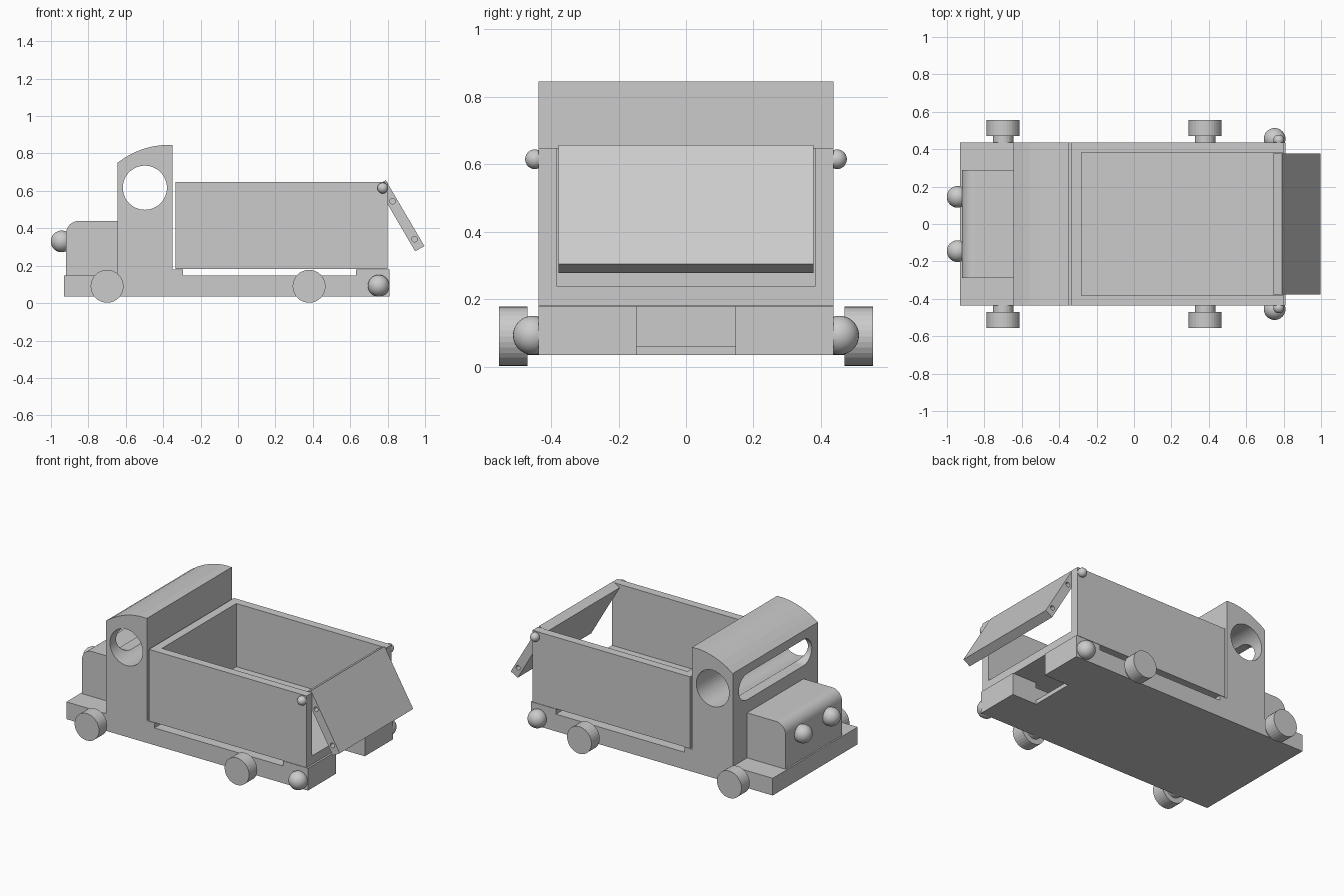
import bpy, bmesh
from math import sin, cos, pi, radians
from mathutils import Vector

if "Cube" in bpy.data.objects:
    bpy.data.objects.remove(bpy.data.objects["Cube"])


def finish(name, bm, smooth=False):
    bmesh.ops.recalc_face_normals(bm, faces=bm.faces)
    mesh = bpy.data.meshes.new(name)
    bm.to_mesh(mesh)
    bm.free()
    ob = bpy.data.objects.new(name, mesh)
    bpy.context.collection.objects.link(ob)
    if smooth:
        for p in mesh.polygons:
            p.use_smooth = True
    return ob


def prism(name, pts, a, b, axis="y"):
    """Extrude an (x,z) profile along y, or a (y,z) profile along x."""
    bm = bmesh.new()
    at = (lambda u, v: (u, a, v)) if axis == "y" else (lambda u, v: (a, u, v))
    face = bm.faces.new([bm.verts.new(at(u, v)) for u, v in pts])
    move = Vector((0, b - a, 0) if axis == "y" else (b - a, 0, 0))
    ext = bmesh.ops.extrude_face_region(bm, geom=[face])["geom"]
    bmesh.ops.translate(bm, vec=move, verts=[g for g in ext if isinstance(g, bmesh.types.BMVert)])
    return finish(name, bm)


def arc(cx, cz, r, start, end, n):
    return [(cx + r * cos(radians(start + (end - start) * i / n)),
             cz + r * sin(radians(start + (end - start) * i / n))) for i in range(n + 1)]


def disc(name, x, z, r, y0, y1, n=32):
    return prism(name, arc(x, z, r, 0, 360, n)[:-1], y0, y1)


def rect(x0, z0, x1, z1):
    return [(x0, z0), (x1, z0), (x1, z1), (x0, z1)]


def ball(name, x, y, z, r):
    bm = bmesh.new()
    bmesh.ops.create_uvsphere(bm, u_segments=32, v_segments=16, radius=r)
    bmesh.ops.translate(bm, vec=(x, y, z), verts=bm.verts)
    return finish(name, bm, True)


def cut(ob, *cutters):
    bpy.context.view_layer.objects.active = ob
    for c in cutters:
        mod = ob.modifiers.new("cut", "BOOLEAN")
        mod.operation, mod.solver, mod.object = "DIFFERENCE", "EXACT", c
        bpy.ops.object.modifier_apply(modifier=mod.name)
        bpy.data.objects.remove(c)


W = 0.437

# Chassis with raised rests, a central channel and a rear notch
chassis = prism("chassis", [(-.93, .035), (.81, .035), (.81, .18), (.63, .18), (.63, .147),
                            (-.295, .147), (-.295, .18), (-.4, .18), (-.4, .147), (-.93, .147)], -W, W)
cut(chassis, prism("channel_cutter", [(-.295, .062), (.63, .062), (.63, 0), (.9, 0),
                                      (.9, .3), (-.295, .3)], -.147, .147))

# Cab with curved roof, round side windows and slot windscreen
roof = [(-.35, .845), (-.405, .845), (-.455, .838), (-.505, .825), (-.555, .805), (-.60, .781), (-.643, .752)]
cab = prism("cab", [(-.643, .147), (-.35, .147)] + roof, -W, W)
slot = arc(.29, .61, .085, -90, 90, 16) + arc(-.29, .61, .085, 90, 270, 16)
cut(cab, disc("side_window_cutter", -.498, .617, .118, -.6, .6, 48),
    prism("windscreen_cutter", slot, -.8, -.498, "x"))

# Bonnet with rounded front edge
prism("bonnet", [(-.643, .147), (-.643, .44)] + arc(-.85, .37, .07, 90, 180, 10) + [(-.92, .147)], -.29, .29)

# Open tipper bed
bed = prism("tipper_bed", rect(-.335, .182, .80, .648), -W, W)
cut(bed, prism("bed_cutter", rect(-.28, .237, .95, .9), -.382, .382))

# Hanging tailgate with pin holes in its ends
gate = prism("tailgate", [(.79, .657), (.742, .629), (.947, .277), (.997, .305)], -.378, .378)
for x, z in ((.826, .545), (.944, .342)):
    for s in (-1, 1):
        cut(gate, disc("pin_hole_cutter", x, z, .015, s * .33, s * .45, 16))

# Parts mirrored on both sides
for side, s in (("right", -1), ("left", 1)):
    for end, x in (("front", -.70), ("rear", .38)):
        disc(f"{end}_{side}_axle", x, .09, .055, s * .42, s * .475)
        disc(f"{end}_{side}_wheel", x, .09, .088, s * .47, s * .555)
    ball(f"{side}_headlight", -.943, s * .145, .33, .058)
    ball(f"{side}_rear_knob", .752, s * .455, .093, .058)
    ball(f"{side}_hinge_pin", .774, s * .448, .615, .029)
